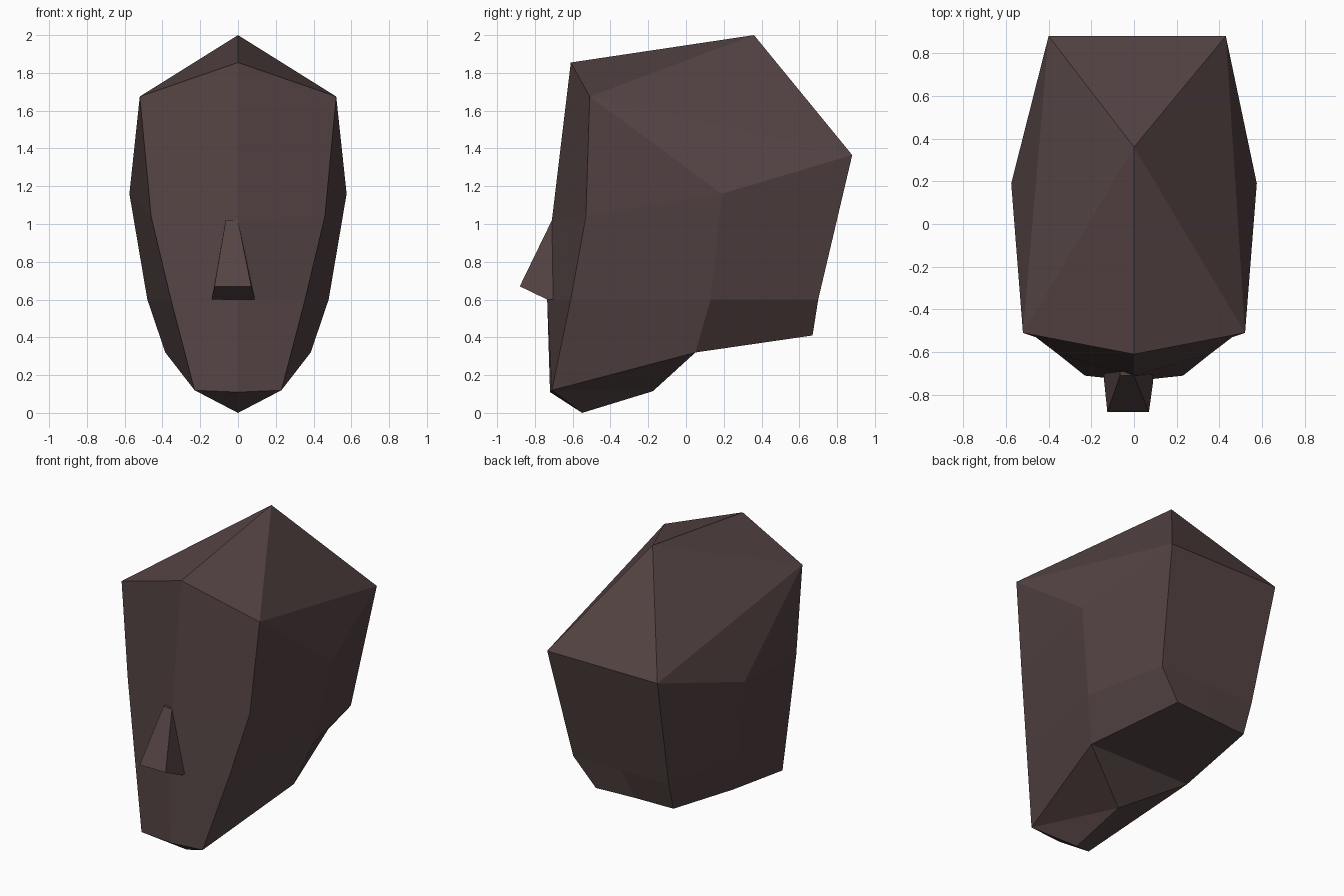
import bpy, bmesh

if "Cube" in bpy.data.objects:
    bpy.data.objects.remove(bpy.data.objects["Cube"])

skin = bpy.data.materials.new("dark_brown")
skin.diffuse_color = (0.09, 0.057, 0.057, 1)
skin.use_nodes = True
skin.node_tree.nodes["Principled BSDF"].inputs["Base Color"].default_value = skin.diffuse_color


def make(name, points, face_sets):
    """Build a flat-shaded mesh from named points and faces spelled with their names."""
    bm = bmesh.new()
    v = {k: bm.verts.new(p) for k, p in points.items()}
    for f in face_sets:
        bm.faces.new([v[c] for c in f])
    bmesh.ops.recalc_face_normals(bm, faces=bm.faces)
    me = bpy.data.meshes.new(name)
    bm.to_mesh(me)
    bm.free()
    me.materials.append(skin)
    ob = bpy.data.objects.new(name, me)
    bpy.context.collection.objects.link(ob)
    return ob


# Head: centre line points (lower case) and right-hand points (upper case)
centre = {
    "f": (0, -0.61, 1.855),      # forehead
    "t": (0, 0.36, 2.0),         # crown
    "k": (0, 0.88, 1.365),       # back of skull
    "p": (0, 0.70, 0.60),        # lower back
    "q": (-0.07, 0.65, 0.41),    # nape
    "j": (0, 0.05, 0.32),        # throat
    "n": (-0.02, -0.175, 0.115),  # under the jaw
    "v": (0, -0.55, 0.0),        # chin bottom
    "d": (0, -0.72, 0.11),       # chin front
    "m": (0, -0.735, 0.60),      # mouth
    "g": (0, -0.71, 1.02),       # nose bridge
}
side = {
    "B": (0.52, -0.51, 1.675),   # temple
    "K": (0.43, 0.88, 1.365),    # back of skull corner
    "W": (0.575, 0.19, 1.16),    # widest point
    "E": (0.46, -0.53, 1.04),    # cheek
    "R": (0.355, -0.61, 0.60),   # lower cheek
    "S": (0.48, 0.13, 0.60),     # jaw hinge
    "P": (0.36, 0.70, 0.60),     # lower back corner
    "Q": (0.21, 0.67, 0.41),     # nape corner
    "J": (0.385, 0.05, 0.32),    # jaw corner
    "C": (0.23, -0.71, 0.12),    # chin corner
}
faces = ("ftB tkK tKB BKW WKPS SPQJ BWE EWSR RSJC kpPK pqQP qjJQ jnJ "
         "nCJ nvC vdC fBEg gERm mRCd").split()

# Mirror to the left; the back corners there differ slightly
points = {**centre, **side}
points |= {"-" + c: (-x, y, z) for c, (x, y, z) in side.items()}
points["-K"] = (-0.40, 0.88, 1.365)
points["-Q"] = (-0.35, 0.635, 0.405)
left = [["-" + c if c in side else c for c in f] for f in faces]
make("head", points, faces + left)

# Nose: wedge, slightly off centre, its back sunk into the face
make("nose", {
    "a": (-0.065, -0.71, 1.02), "b": (0.0, -0.71, 1.02),
    "c": (-0.125, -0.88, 0.67), "d": (0.07, -0.88, 0.67),
    "e": (-0.14, -0.735, 0.60), "f": (0.09, -0.735, 0.60),
    "g": (-0.14, -0.70, 0.60), "h": (0.09, -0.70, 0.60),
    "i": (-0.065, -0.69, 1.02), "j": (0.0, -0.69, 1.02),
}, "abdc cdfe efhg ghji ijba acegi bjhfd".split())
